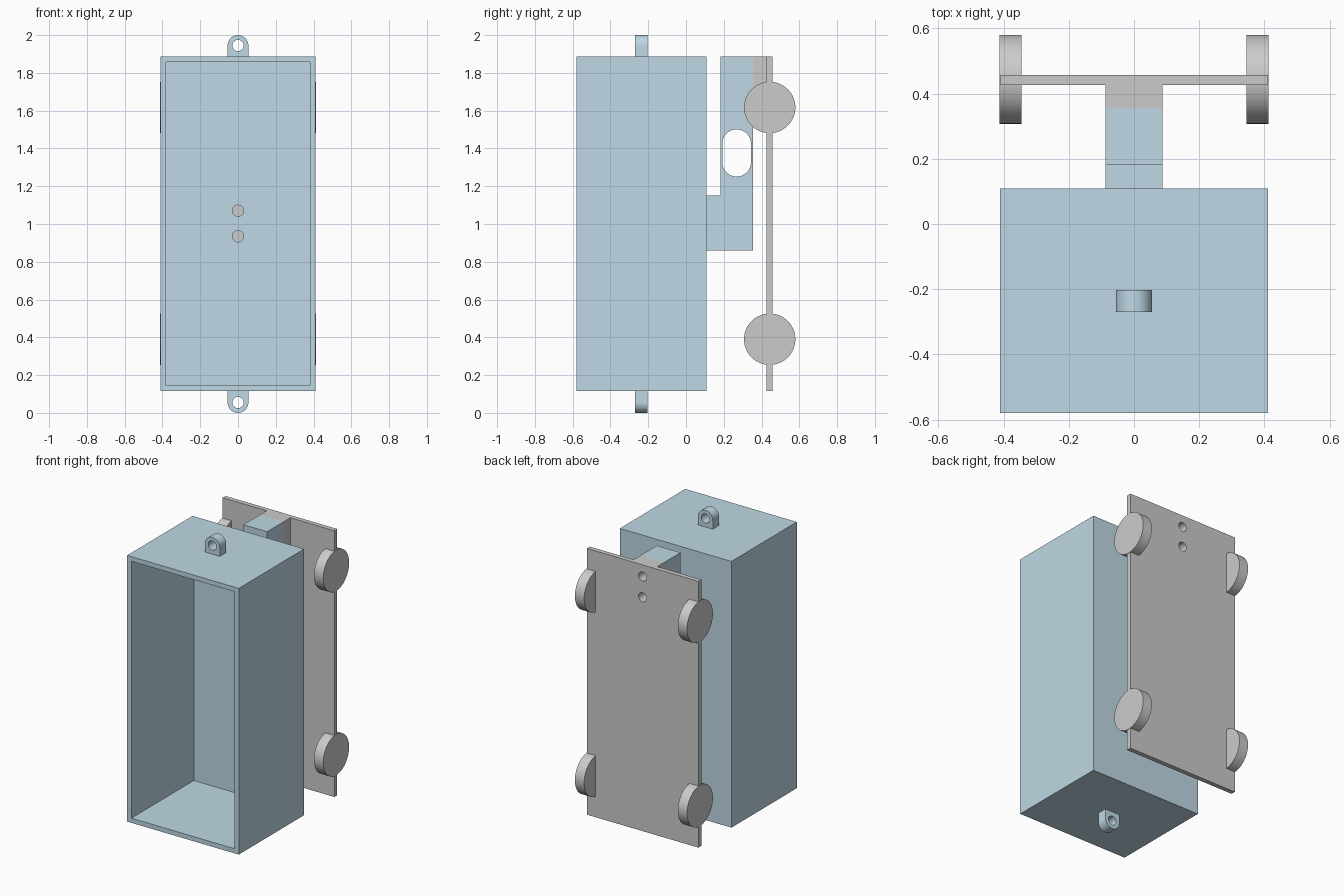
import bpy, bmesh, math
from mathutils import Vector

if "Cube" in bpy.data.objects:
    bpy.data.objects.remove(bpy.data.objects["Cube"])

blue = bpy.data.materials.new("blue_paint")
blue.diffuse_color = (0.52, 0.69, 0.78, 1)
blue.use_nodes = True
blue.node_tree.nodes["Principled BSDF"].inputs["Base Color"].default_value = blue.diffuse_color


def prism(name, profile, axis, lo, hi, mat=None):
    """Extrude a 2D profile along x (profile is y,z) or y (profile is x,z)."""
    bm = bmesh.new()
    pts = [(lo, a, b) if axis == 'x' else (a, lo, b) for a, b in profile]
    face = bm.faces.new([bm.verts.new(p) for p in pts])
    new = bmesh.ops.extrude_face_region(bm, geom=[face])['geom']
    shift = Vector((hi - lo, 0, 0) if axis == 'x' else (0, hi - lo, 0))
    bmesh.ops.translate(bm, vec=shift, verts=[v for v in new if isinstance(v, bmesh.types.BMVert)])
    bmesh.ops.recalc_face_normals(bm, faces=bm.faces)
    me = bpy.data.meshes.new(name)
    bm.to_mesh(me)
    bm.free()
    ob = bpy.data.objects.new(name, me)
    bpy.context.collection.objects.link(ob)
    if mat:
        me.materials.append(mat)
    return ob


def rect(a0, a1, b0, b1):
    return [(a0, b0), (a1, b0), (a1, b1), (a0, b1)]


def arc(ca, cb, r, start=0, end=360, n=48):
    steps = n if end - start == 360 else n + 1
    return [(ca + r * math.cos(math.radians(start + (end - start) * i / n)),
             cb + r * math.sin(math.radians(start + (end - start) * i / n))) for i in range(steps)]


def cut(ob, *cutters):
    for c in cutters:
        c.hide_render = True
        m = ob.modifiers.new("cut", 'BOOLEAN')
        m.operation, m.solver, m.object = 'DIFFERENCE', 'EXACT', c
        bpy.context.view_layer.objects.active = ob
        bpy.ops.object.modifier_apply(modifier=m.name)
        bpy.data.objects.remove(c)


def bolt_holes(ob, zs, y0, y1):
    cut(ob, *[prism("hole_cutter", arc(0, z, 0.03), 'y', y0, y1) for z in zs])


W, Z0, Z1, T = 0.411, 0.115, 1.888, 0.031
FRONT, BACK = -0.579, 0.109          # box depth
ARM0, ARM1 = 0.182, 0.355            # upright arm depth
PL0, PL1 = 0.426, 0.457              # plate depth
LOW, HIGH = (0.935, 1.07), (1.672, 1.81)

# Open-fronted box with two bolt holes in its back
box = prism("open_box", rect(-W, W, Z0, Z1), 'y', FRONT, BACK, blue)
cut(box, prism("cavity_cutter", rect(-W + T, W - T, Z0 + T, Z1 - T), 'y', FRONT - 0.1, BACK - T))
bolt_holes(box, LOW, 0, 0.2)

# Round-ended lugs on the top and bottom
for name, base, cz, start in (("top_lug", Z1, 1.945, 0), ("bottom_lug", Z0, 0.055, 180)):
    s = 1 if start == 0 else -1
    outline = [(-s * 0.055, base), (s * 0.055, base)] + arc(0, cz, 0.055, start, start + 180, 24)
    lug = prism(name, outline, 'y', -0.27, -0.203, blue)
    cut(lug, prism("eye_cutter", arc(0, cz, 0.03), 'y', -0.4, -0.1))

# L-shaped bracket arm with a side slot
arm = prism("bracket_arm", [(BACK, 0.86), (ARM1, 0.86), (ARM1, Z1), (ARM0, Z1),
                            (ARM0, 1.15), (BACK, 1.15)], 'x', -0.087, 0.087, blue)
slot = arc(0.268, 1.425, 0.076, 0, 180, 24) + arc(0.268, 1.327, 0.076, 180, 360, 24)
cut(arm, prism("slot_cutter", slot, 'x', -0.3, 0.3))
bolt_holes(arm, LOW + HIGH, 0, 0.5)

# Back plate and its spacer block
plate = prism("back_plate", rect(-W, W, Z0, Z1), 'y', PL0, PL1)
bolt_holes(plate, HIGH, 0.3, 0.6)
spacer = prism("spacer_block", rect(-0.087, 0.087, 1.597, Z1), 'y', ARM1, PL0)
bolt_holes(spacer, HIGH, 0.3, 0.6)

# Four wheels set into the plate edges
for side, x0 in (("left", -0.413), ("right", 0.345)):
    for level, z in (("lower", 0.39), ("upper", 1.617)):
        prism(f"{level}_{side}_wheel", arc(0.443, z, 0.136, n=64), 'x', x0, x0 + 0.068)

# Smooth the round surfaces, keep the edges sharp
for ob in bpy.context.scene.objects:
    ob.select_set(True)
    bpy.context.view_layer.objects.active = ob
bpy.ops.object.shade_smooth_by_angle(angle=math.radians(30))
